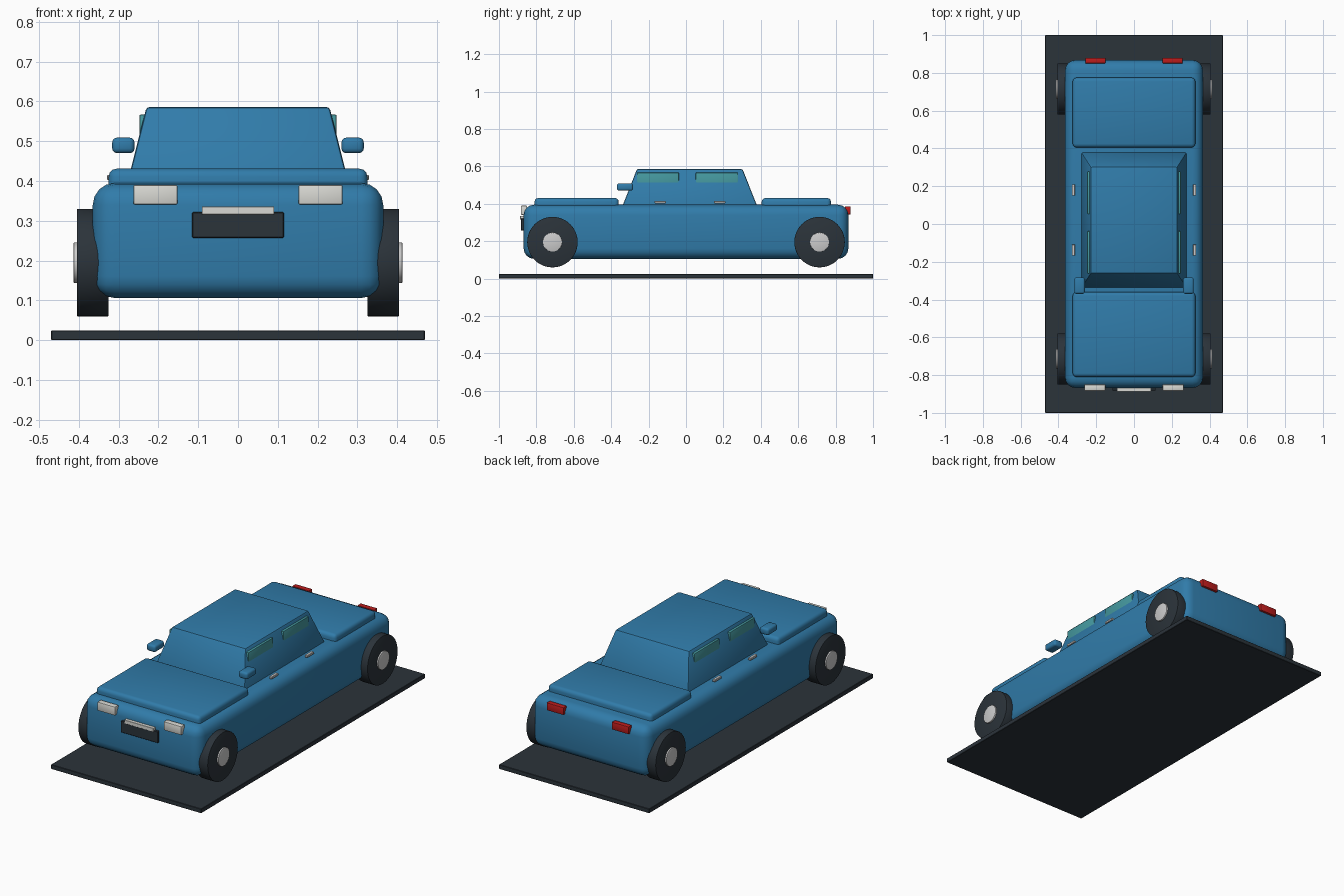
import bpy, bmesh, math
from mathutils import Matrix

if "Cube" in bpy.data.objects:
    bpy.data.objects.remove(bpy.data.objects["Cube"])


def material(name, rgb):
    m = bpy.data.materials.new(name)
    m.diffuse_color = (*rgb, 1)
    m.use_nodes = True
    m.node_tree.nodes["Principled BSDF"].inputs["Base Color"].default_value = m.diffuse_color
    return m


BLUE = material("blue_paint", (0.03, 0.2, 0.4))
DARK = material("dark_rubber", (0.024, 0.033, 0.042))
GLASS = material("teal_glass", (0.06, 0.32, 0.35))
RED = material("red_lens", (0.5, 0.012, 0.012))
WHITE = material("pale_lens", (0.7, 0.7, 0.66))


def finish(name, bm, mat):
    bmesh.ops.recalc_face_normals(bm, faces=bm.faces)
    me = bpy.data.meshes.new(name)
    bm.to_mesh(me)
    bm.free()
    ob = bpy.data.objects.new(name, me)
    bpy.context.collection.objects.link(ob)
    if mat:
        me.materials.append(mat)
    bpy.ops.object.select_all(action='DESELECT')
    ob.select_set(True)
    bpy.context.view_layer.objects.active = ob
    bpy.ops.object.shade_smooth_by_angle(angle=math.radians(30))
    return ob


def box(name, x, y, z, mat=None, bevel=0.0, segs=3, top=None):
    """Bevelled box from (min, max) ranges; top = (x range, y range) tapers it."""
    bm = bmesh.new()
    bmesh.ops.create_cube(bm, size=2)
    for v in bm.verts:
        i, j, k = (int(c > 0) for c in v.co)
        rx, ry = top if top and k else (x, y)
        v.co = (rx[i], ry[j], z[k])
    if bevel:
        bmesh.ops.bevel(bm, geom=bm.edges[:], offset=bevel, segments=segs,
                        profile=0.5, affect='EDGES', clamp_overlap=True)
    return finish(name, bm, mat)


def disc(name, x0, x1, y, z, r, mat=None, bevel=0.0):
    """Cylinder lying along x."""
    bm = bmesh.new()
    bmesh.ops.create_cone(bm, cap_ends=True, segments=48, radius1=r, radius2=r,
                          depth=abs(x1 - x0),
                          matrix=Matrix.Translation(((x0 + x1) / 2, y, z))
                          @ Matrix.Rotation(math.pi / 2, 4, 'Y'))
    if bevel:
        rims = [e for e in bm.edges if any(len(f.verts) > 4 for f in e.link_faces)]
        bmesh.ops.bevel(bm, geom=rims, offset=bevel, segments=2,
                        profile=0.5, affect='EDGES')
    return finish(name, bm, mat)


def mirrored(s, a, b):
    return tuple(sorted((s * a, s * b)))


# Display base and main bodywork
box("base_plate", (-0.47, 0.47), (-1, 1), (0, 0.025), DARK, 0.002, 1)
box("body", (-0.365, 0.365), (-0.868, 0.868), (0.106, 0.395), BLUE, 0.055, 4)
box("hood", (-0.325, 0.325), (-0.81, -0.36), (0.35, 0.431), BLUE, 0.02)
box("trunk_lid", (-0.325, 0.325), (0.405, 0.775), (0.35, 0.431), BLUE, 0.02)
box("cabin", (-0.282, 0.282), (-0.343, 0.384), (0.38, 0.586), BLUE, 0.008, 2,
    top=((-0.23, 0.23), (-0.262, 0.302)))

# Number plate without lettering
box("plate_holder", (-0.115, 0.115), (-0.882, -0.86), (0.257, 0.322), DARK, 0.002, 1)
box("plate_strip", (-0.091, 0.091), (-0.887, -0.862), (0.316, 0.336), WHITE, 0.001, 1)

for s, side in ((1, "right"), (-1, "left")):
    # Lamps
    box(f"headlight_{side}", mirrored(s, 0.152, 0.263), (-0.883, -0.85), (0.341, 0.39),
        WHITE, 0.004, 2)
    box(f"taillight_{side}", mirrored(s, 0.151, 0.257), (0.85, 0.88), (0.343, 0.386),
        RED, 0.004, 2)
    # Wing mirror
    box(f"wing_mirror_{side}", mirrored(s, 0.26, 0.316), (-0.37, -0.283), (0.47, 0.509),
        BLUE, 0.012)
    # Side windows, door handles and wheels, front then rear
    for end, w, h, wy in (("front", (-0.262, -0.038), (-0.168, -0.108), -0.714),
                          ("rear", (0.052, 0.278), (0.15, 0.21), 0.714)):
        box(f"window_{end}_{side}", mirrored(s, 0.222, 0.248), w, (0.46, 0.567),
            GLASS, 0.004, 2)
        box(f"door_handle_{end}_{side}", mirrored(s, 0.312, 0.329), h, (0.402, 0.415),
            None, 0.002, 1)
        disc(f"wheel_{end}_{side}", s * 0.325, s * 0.405, wy, 0.195, 0.135, DARK, 0.002)
        disc(f"hub_{end}_{side}", s * 0.38, s * 0.413, wy, 0.195, 0.051, None, 0.002)
